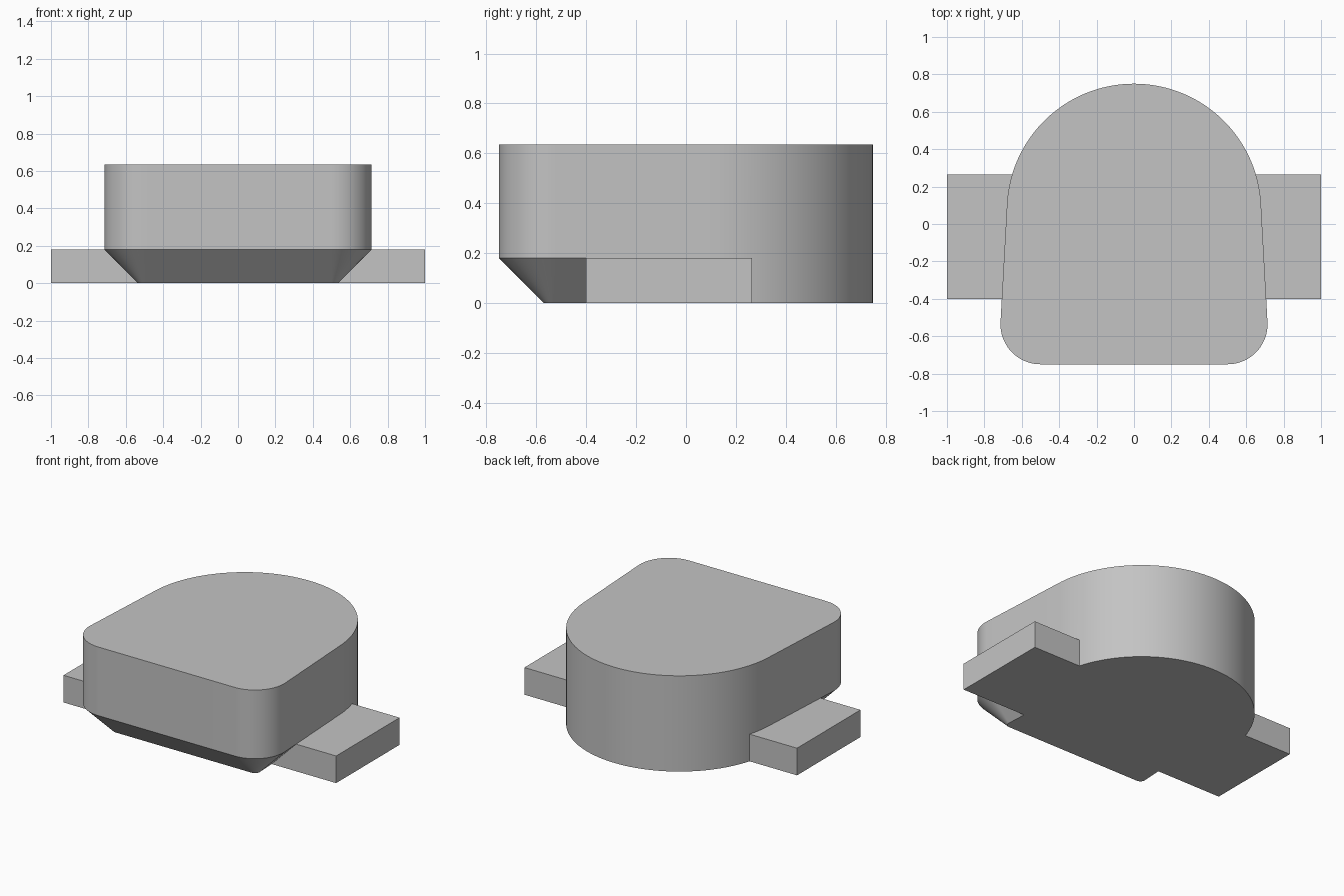
import bpy, bmesh
from math import radians, sin, cos

cube = bpy.data.objects.get("Cube")
if cube:
    bpy.data.objects.remove(cube, do_unlink=True)

grey = bpy.data.materials.new("light_grey")
grey.use_nodes = True
colour = (0.55, 0.55, 0.55, 1)
grey.diffuse_color = colour
grey.node_tree.nodes["Principled BSDF"].inputs["Base Color"].default_value = colour

TOP, STEP = 0.635, 0.18      # body height, chamfer and tab height
TAB_FRONT, TAB_BACK = -0.4, 0.265


def finish(name, bm):
    bmesh.ops.recalc_face_normals(bm, faces=bm.faces)
    mesh = bpy.data.meshes.new(name)
    bm.to_mesh(mesh)
    bm.free()
    mesh.materials.append(grey)
    obj = bpy.data.objects.new(name, mesh)
    bpy.context.collection.objects.link(obj)
    return obj


def arc(cx, cy, r, start, end, count):
    """Points on an arc, each with its outward direction."""
    angles = [radians(start + (end - start) * i / count) for i in range(count + 1)]
    return [(cx + r * cos(a), cy + r * sin(a), cos(a), sin(a)) for a in angles]


# Body outline: round back, tapered sides, rounded front corners
lean = 3.15
outline = (arc(0, 0.07, 0.68, lean, 180 - lean, 96)
           + arc(-0.5, -0.536, 0.214, 180 - lean, 270, 20)
           + arc(0.5, -0.536, 0.214, -90, lean, 20))

# Body: straight walls, undercut by a chamfer in front of and behind the tabs' roots
bm = bmesh.new()
rings = [[], [], []]
for x, y, nx, ny in outline:
    inset = STEP if y < 0.24 else 0
    rings[0].append(bm.verts.new((x - nx * inset, y - ny * inset, 0)))
    rings[1].append(bm.verts.new((x, y, STEP)))
    rings[2].append(bm.verts.new((x, y, TOP)))
for low, high in zip(rings, rings[1:]):
    for i in range(len(low)):
        j = (i + 1) % len(low)
        bm.faces.new((low[i], low[j], high[j], high[i]))
bm.faces.new(rings[0][::-1])
bm.faces.new(rings[2])
body = finish("body", bm)
bpy.context.view_layer.objects.active = body
body.select_set(True)
bpy.ops.object.shade_smooth_by_angle(angle=radians(30))

# Side tabs
for name, side in (("left_tab", 1), ("right_tab", -1)):
    bm = bmesh.new()
    bmesh.ops.create_cube(bm, size=1)
    for v in bm.verts:
        v.co = (side * (1 if v.co.x > 0 else 0.45),
                TAB_BACK if v.co.y > 0 else TAB_FRONT,
                STEP if v.co.z > 0 else 0)
    finish(name, bm)
